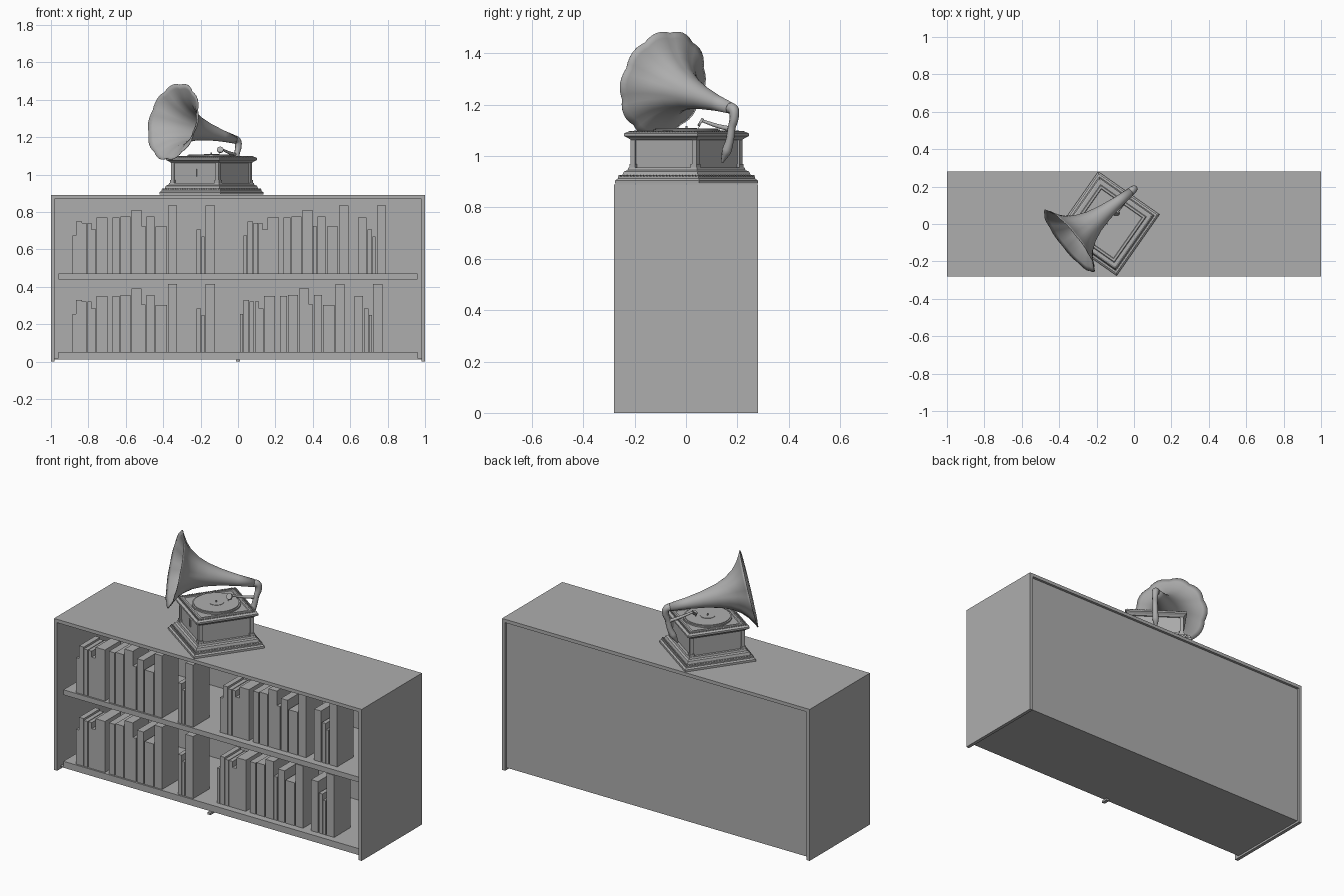
import bpy, bmesh, math
from mathutils import Matrix, Vector

cube = bpy.data.objects.get("Cube")
if cube:
    bpy.data.objects.remove(cube, do_unlink=True)

grey = bpy.data.materials.new("plain grey")
grey.use_nodes = True
colour = (0.42, 0.42, 0.42, 1)
grey.diffuse_color = colour
grey.node_tree.nodes["Principled BSDF"].inputs["Base Color"].default_value = colour

# Local frame of the turned music box standing on the cabinet
TURN = Matrix.Translation((-0.142, 0.002, 0)) @ Matrix.Rotation(math.radians(-35), 4, "Z")


def finish(name, mesh_builder, smooth=False, matrix=None):
    mesh = bpy.data.meshes.new(name)
    bmesh.ops.recalc_face_normals(mesh_builder, faces=mesh_builder.faces)
    mesh_builder.to_mesh(mesh)
    mesh_builder.free()
    mesh.materials.append(grey)
    obj = bpy.data.objects.new(name, mesh)
    bpy.context.collection.objects.link(obj)
    if matrix:
        obj.matrix_world = matrix
    if smooth:
        bpy.ops.object.select_all(action="DESELECT")
        obj.select_set(True)
        bpy.context.view_layer.objects.active = obj
        bpy.ops.object.shade_smooth_by_angle(angle=math.radians(40))
    return obj


def add_box(bm, low, high):
    low, high = Vector(low), Vector(high)
    size = high - low
    matrix = Matrix.Translation((low + high) / 2) @ Matrix.Diagonal((*size, 1))
    bmesh.ops.create_cube(bm, size=1, matrix=matrix)


def box(name, low, high, matrix=None):
    bm = bmesh.new()
    add_box(bm, low, high)
    return finish(name, bm, matrix=matrix)


def loft(name, rings, caps=True, smooth=False, matrix=None):
    bm = bmesh.new()
    loops = [[bm.verts.new(point) for point in ring] for ring in rings]
    for first, second in zip(loops, loops[1:]):
        for i in range(len(first)):
            j = (i + 1) % len(first)
            bm.faces.new((first[i], first[j], second[j], second[i]))
    if caps:
        bm.faces.new(loops[0])
        bm.faces.new(loops[-1])
    return finish(name, bm, smooth, matrix)


def square_stack(name, profile):
    corners = ((-1, -1), (1, -1), (1, 1), (-1, 1))
    return loft(name, [[(x * half, y * half, z) for x, y in corners]
                       for half, z in profile], matrix=TURN)


def disc(name, radius, low, high, centre=(0, 0), sides=48):
    bm = bmesh.new()
    bmesh.ops.create_cone(bm, cap_ends=True, segments=sides, radius1=radius, radius2=radius,
                          depth=high - low,
                          matrix=Matrix.Translation((*centre, (low + high) / 2)))
    return finish(name, bm, True, TURN)


def tube(name, points):
    curve = bpy.data.curves.new(name, "CURVE")
    curve.dimensions = "3D"
    curve.bevel_depth = 1
    curve.bevel_resolution = 2
    curve.resolution_u = 5
    curve.use_fill_caps = True
    spline = curve.splines.new("BEZIER")
    spline.bezier_points.add(len(points) - 1)
    for knot, (x, y, z, radius) in zip(spline.bezier_points, points):
        knot.co = (x, y, z)
        knot.radius = radius
        knot.handle_left_type = knot.handle_right_type = "AUTO"
    curve.materials.append(grey)
    obj = bpy.data.objects.new(name, curve)
    bpy.context.collection.objects.link(obj)
    return obj


# Cabinet carcass
for side, sign in (("right", -1), ("left", 1)):
    inner, outer = sorted((sign * 0.98, sign))
    box(side + "_side_panel", (inner, -0.28, 0), (outer, 0.28, 0.87))
box("cabinet_top", (-1, -0.28, 0.87), (1, 0.28, 0.89))
box("back_panel", (-0.98, 0.25, 0.012), (0.98, 0.265, 0.87))
box("floor_board", (-0.98, -0.25, 0.012), (0.98, 0.25, 0.018))
box("bottom_shelf", (-0.96, -0.25, 0.018), (0.96, 0.25, 0.05))
box("middle_shelf", (-0.96, -0.25, 0.44), (0.96, 0.25, 0.47))
box("centre_foot", (-0.01, -0.27, 0), (0.01, -0.23, 0.012))

# Books: offset along the shelf, width and height
books = [(0, .018, .205), (.02, .03, .28), (.052, .024, .27), (.08, .022, .27),
         (.102, .025, .235), (.128, .06, .3), (.214, .037, .3), (.257, .053, .305),
         (.316, .053, .34), (.37, .02, .255), (.396, .043, .305), (.445, .06, .252),
         (.51, .05, .365), (.663, .024, .235), (.69, .016, .2), (.712, .05, .365)]
extra_book = (.612, .045, .3)
rows = (("upper_right", -0.885, 0.47), ("lower_right", -0.885, 0.05),
        ("upper_left", 0.03, 0.47), ("lower_left", 0.01, 0.05))
for label, start, floor in rows:
    on_left = start > 0
    front = -0.21 if on_left else -0.24
    bm = bmesh.new()
    for offset, width, height in books + [extra_book] * on_left:
        x = start + offset
        add_box(bm, (x, front, floor), (x + width, front + 0.15, floor + height))
    finish(label + "_books", bm)

# Music box: stepped plinth, body, corner posts and moulded lid
square_stack("plinth", [(.2, .893), (.2, .905), (.192, .912), (.192, .92), (.18, .924),
                        (.175, .94), (.165, .945), (.162, .956)])
square_stack("box_body", [(.148, .95), (.148, 1.075)])
square_stack("lid", [(.155, 1.062), (.163, 1.07), (.175, 1.078), (.175, 1.088),
                     (.166, 1.094), (.15, 1.094), (.146, 1.099), (.135, 1.099),
                     (.132, 1.095)])
bm = bmesh.new()
for x in (-1, 1):
    for y in (-1, 1):
        cx, cy, half = x * 0.146, y * 0.146, 0.01
        add_box(bm, (cx - half, cy - half, 0.95), (cx + half, cy + half, 1.068))
        half = 0.014
        add_box(bm, (cx - half, cy - half, 0.955), (cx + half, cy + half, 0.97))
finish("corner_posts", bm, matrix=TURN)

# Bead trim around the plinth and lid
bm = bmesh.new()
count = 24
for half, z in ((0.186, 0.923), (0.158, 1.095)):
    for i in range(count):
        along = half * (2 * i / count - 1)
        for quarter in range(4):
            spot = Matrix.Rotation(quarter * math.pi / 2, 3, "Z") @ Vector((along, -half, z))
            bmesh.ops.create_cube(bm, size=0.007, matrix=Matrix.Translation(spot))
finish("bead_trim", bm, matrix=TURN)

# Turntable and record
disc("turntable", 0.13, 1.093, 1.103)
disc("record", 0.122, 1.103, 1.107)
disc("record_label", 0.04, 1.107, 1.109)
disc("spindle", 0.004, 1.107, 1.118, sides=12)
box("lock_plate", (-0.01, -0.152, 0.99), (0.01, -0.147, 1.03), TURN)

# Horn with a scalloped rim: distance behind the rim and radius
centre = Vector((-0.345, -0.09, 1.282))
axis = Vector((-0.76, -0.61, 0.22)).normalized()
across = axis.cross(Vector((0, 0, 1))).normalized()
upward = across.cross(axis)
horn_profile = [(0, .208), (.012, .185), (.035, .15), (.065, .118), (.11, .088),
                (.17, .064), (.25, .045), (.34, .031), (.43, .022)]
sides, lobes = 60, 10
rings = []
for back, radius in horn_profile:
    ring = []
    wave = 0.025 * max(0, 1 - back / 0.15)
    for i in range(sides):
        angle = math.tau * i / sides
        ripple = abs(math.cos(angle * lobes / 2))
        r = radius * (1 - wave + 2 * wave * ripple)
        ring.append(centre - axis * back
                    + r * (across * math.cos(angle) + upward * math.sin(angle)))
    rings.append(ring)
horn = loft("horn", rings, caps=False, smooth=True)
shell = horn.modifiers.new("shell", "SOLIDIFY")
shell.thickness = 0.003

# Elbow pipe running down into a pointed bracket behind the box
tube("horn_elbow", [(-.025, .167, 1.188, .022), (-.005, .184, 1.182, .021),
                    (.002, .188, 1.155, .018), (-.006, .178, 1.11, .015),
                    (-.014, .17, 1.06, .016), (-.026, .158, 1.02, .019),
                    (-.045, .14, .975, .005)])

# Tone arm and sound box
tube("tone_arm", [(-.012, .175, 1.105, .01), (-.05, .12, 1.118, .008),
                  (-.09, .065, 1.137, .006)])
bm = bmesh.new()
aim = Matrix.Translation((-0.095, 0.057, 1.132)) @ Matrix.Rotation(math.radians(60), 4, "X")
bmesh.ops.create_cone(bm, cap_ends=True, segments=24, radius1=0.017, radius2=0.017,
                      depth=0.01, matrix=aim)
finish("sound_box", bm, True)
tube("needle", [(-.096, .054, 1.122, .002), (-.098, .048, 1.108, .001)])
